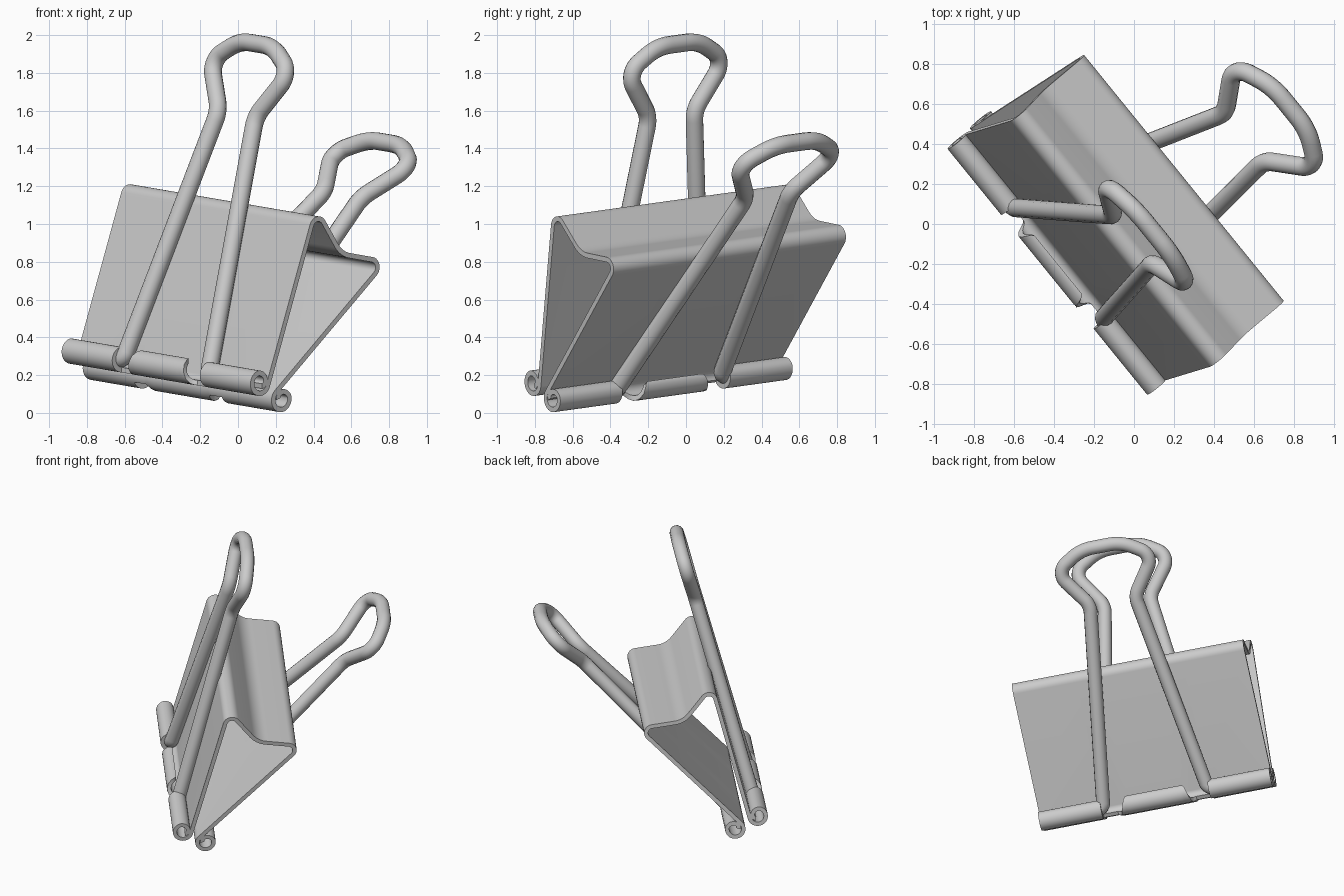
import bpy, bmesh, math
from mathutils import Vector, Matrix

if "Cube" in bpy.data.objects:
    bpy.data.objects.remove(bpy.data.objects["Cube"])

# Clip frame: X along the clip, Y across the jaws, Z from mouth to spine
e = Vector((0.627, -0.772, -0.107)).normalized()
u = Vector((0.438, 0.246, 0.865))
u = (u - e * u.dot(e)).normalized()
w = u.cross(e)
FRAME = Matrix.Translation((-0.325, -0.145, 0.20)) @ Matrix((e, w, u)).transposed().to_4x4()

HALF = 0.797           # half length of the clip
TUBE = 0.37            # where the rolled tubes start
CURL_C, CURL_R = 0.087, 0.055
THICK = 0.027
WIRE = 0.047


def fillet(pts, steps=10):
    """Round the corners of a polyline of (x, y, radius)."""
    out = []
    for i, (x, y, r) in enumerate(pts):
        p = Vector((x, y))
        if r == 0:
            out.append(p)
            continue
        a = (Vector(pts[i - 1][:2]) - p).normalized()
        b = (Vector(pts[i + 1][:2]) - p).normalized()
        half = a.angle(b) / 2
        c = p + (a + b).normalized() * r / math.sin(half)
        t = r / math.tan(half)
        va, vb = p + a * t - c, p + b * t - c
        ang = va.angle(vb)
        for k in range(steps + 1):
            f = k / steps
            out.append(c + (va * math.sin((1 - f) * ang) + vb * math.sin(f * ang)) / math.sin(ang))
    return out


def curl(limit, n=40):
    """Rolled lip of the jaw, winding outward by limit degrees."""
    pts = []
    for k in range(1, n + 1):
        t = limit * k / n
        r = CURL_R - 0.035 * max(0, (t - 240) / 160)
        a = math.radians(165 + t)
        pts.append(Vector((CURL_C + r * math.cos(a), r * math.sin(a))))
    return pts


def mid_limit(s):
    """Lip winding between the tubes: centre tab with notches for the wire."""
    f = min(1, max(0, (abs(s) - 0.19) / 0.08))
    return 250 - 175 * f * f * (3 - 2 * f)


# Spring steel body: half profile of spine and wall, mirrored, lofted along X
a0 = math.radians(165)
start = (CURL_C + CURL_R * math.cos(a0), CURL_R * math.sin(a0), 0)
spine = fillet([(-0.285, 0.955, 0), (0, 0.84, 0.15), (0.285, 0.955, 0.045), start])
half_wall = [p for p in spine if p.x > 1e-4]
centre = Vector((0, min(p.y for p in spine[5:8])))

rows = [(-HALF, 400), (-TUBE, 400)]
rows += [(-TUBE + 2 * TUBE * k / 74, None) for k in range(75)]
rows += [(TUBE, 400), (HALF, 400)]
bm = bmesh.new()
prev = None
for s, limit in rows:
    side = half_wall + curl(limit or mid_limit(s))
    prof = [Vector((-p.x, p.y)) for p in reversed(side)] + [centre] + side
    ring = [bm.verts.new((s, p.x, p.y)) for p in prof]
    if prev and abs(s - prev[0]) > 1e-6:
        for j in range(len(ring) - 1):
            bm.faces.new((prev[1][j], ring[j], ring[j + 1], prev[1][j + 1]))
    prev = (s, ring)
bmesh.ops.remove_doubles(bm, verts=bm.verts, dist=1e-5)
bmesh.ops.recalc_face_normals(bm, faces=bm.faces)
me = bpy.data.meshes.new("clip_body")
bm.to_mesh(me)
bm.free()
body = bpy.data.objects.new("clip_body", me)
bpy.context.collection.objects.link(body)
sol = body.modifiers.new("thickness", "SOLIDIFY")
sol.thickness, sol.offset = THICK, 0
body.matrix_world = FRAME
bpy.context.view_layer.objects.active = body
body.select_set(True)
bpy.ops.object.modifier_apply(modifier="thickness")
bpy.ops.object.shade_smooth_by_angle(angle=math.radians(35))
body.select_set(False)

# Wire handles: one bent loop leaning on each jaw
half = [(0.50, 0, 0), (0.36, 0, 0.05), (0.155, 1.40, 0.14), (0.335, 1.66, 0.09), (0.14, 1.785, 0.28)]
loop = fillet(half + [(-x, y, r) for x, y, r in reversed(half)])
for name, sgn in (("front_handle", -1), ("back_handle", 1)):
    cu = bpy.data.curves.new(name, "CURVE")
    cu.dimensions = "3D"
    cu.bevel_depth, cu.bevel_resolution, cu.use_fill_caps = WIRE, 5, True
    sp = cu.splines.new("POLY")
    sp.points.add(len(loop) - 1)
    for pt, p in zip(sp.points, loop):
        pt.co = (p.x, sgn * (CURL_C + 0.249 * p.y), 0.968 * p.y, 1)
    ob = bpy.data.objects.new(name, cu)
    bpy.context.collection.objects.link(ob)
    ob.matrix_world = FRAME
    bpy.context.view_layer.objects.active = ob
    ob.select_set(True)
    bpy.ops.object.convert(target="MESH")
    bpy.ops.object.shade_smooth_by_angle(angle=math.radians(40))
    bpy.context.object.select_set(False)
